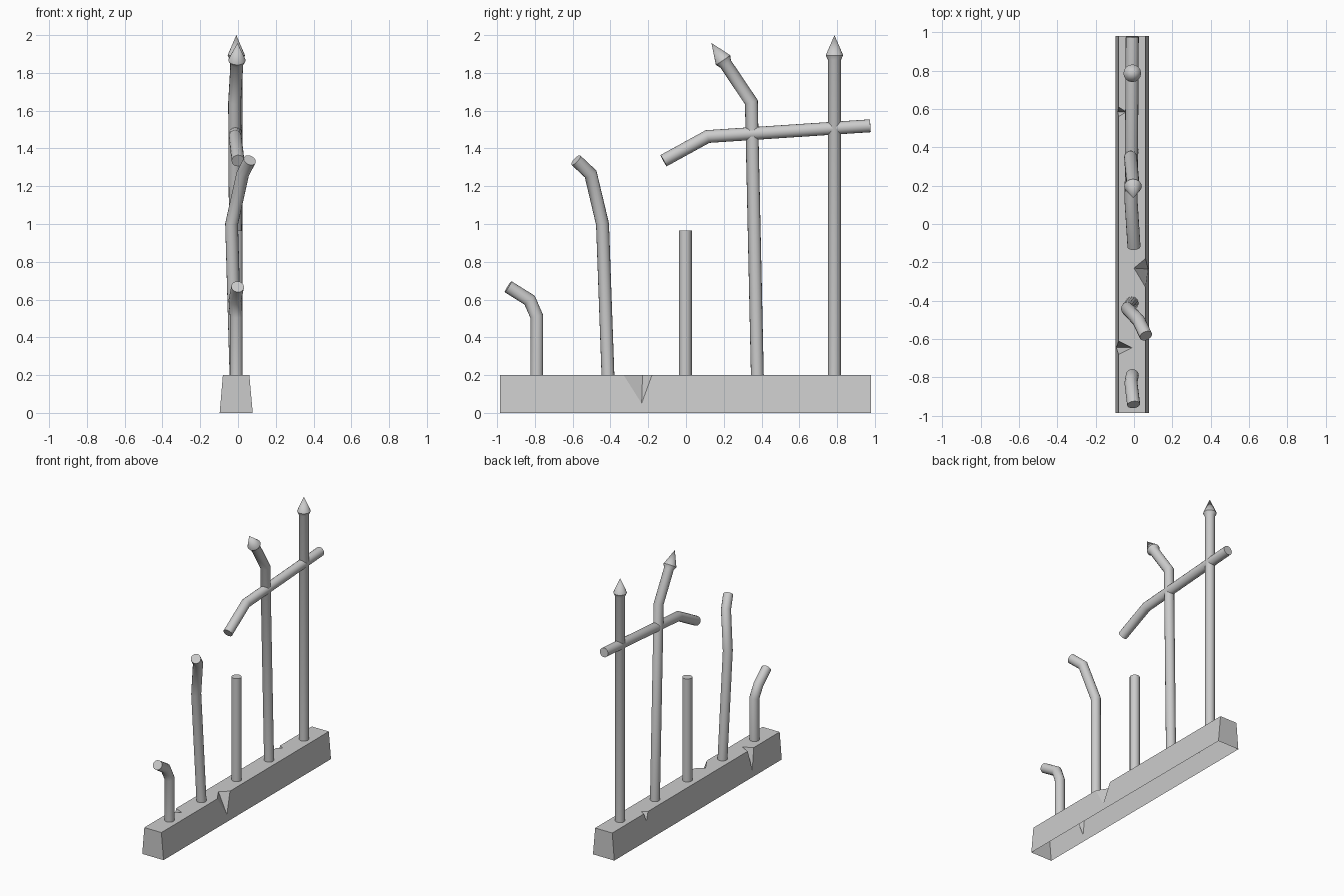
import bpy, bmesh, math
from mathutils import Vector

if "Cube" in bpy.data.objects:
    bpy.data.objects.remove(bpy.data.objects["Cube"])

SIDES = 16
R = 0.034


def make_object(name, bm, angle=None):
    bmesh.ops.recalc_face_normals(bm, faces=bm.faces[:])
    me = bpy.data.meshes.new(name)
    bm.to_mesh(me)
    bm.free()
    ob = bpy.data.objects.new(name, me)
    bpy.context.collection.objects.link(ob)
    if angle:
        bpy.ops.object.select_all(action='DESELECT')
        bpy.context.view_layer.objects.active = ob
        ob.select_set(True)
        bpy.ops.object.shade_smooth_by_angle(angle=math.radians(angle))
    return ob


def bar(name, path, spike=None):
    """Sweep a round bar along a path, mitred at bends; spike = tip point."""
    pts = [Vector(p) for p in path]
    radii = [R] * len(pts)
    if spike:
        tip = Vector(spike)
        d = (tip - pts[-1]).normalized()
        pts += [pts[-1] + d * 0.025, tip]
        radii += [0.046, 0.0]
    bm = bmesh.new()
    rings = []
    for i, p in enumerate(pts):
        a = (p - pts[i - 1]).normalized() if i else (pts[1] - p).normalized()
        b = (pts[i + 1] - p).normalized() if i + 1 < len(pts) else a
        t = (a + b).normalized()
        u = (Vector((1, 0, 0)) - t * t.x).normalized()
        v = t.cross(u) / max(t.dot(a), 0.5)
        if radii[i] == 0:
            rings.append([bm.verts.new(p)])
            continue
        rings.append([bm.verts.new(p + radii[i] * (u * math.cos(k) + v * math.sin(k)))
                      for k in (2 * math.pi * j / SIDES for j in range(SIDES))])
    for r0, r1 in zip(rings, rings[1:]):
        for j in range(SIDES):
            n = (j + 1) % SIDES
            if len(r1) == 1:
                bm.faces.new((r0[j], r0[n], r1[0]))
            else:
                bm.faces.new((r0[j], r0[n], r1[n], r1[j]))
    bm.faces.new(rings[0])
    if len(rings[-1]) > 1:
        bm.faces.new(rings[-1])
    return make_object(name, bm, 35)


# Stone plinth: tapered, open underneath, with chipped V notches on the top edges
Y0, Y1, H = -0.985, 0.98, 0.2
bm = bmesh.new()


def side_x(side, z):
    lo, hi = ((-0.097, -0.08) if side < 0 else (0.078, 0.06))
    return lo + (hi - lo) * z / H


def edge_with_chips(side, chips):
    """Return bottom corners, top-face outline and side-face outline of one side."""
    P = lambda y, z: bm.verts.new((side_x(side, z), y, z))
    bottom = [P(Y0, 0), P(Y1, 0)]
    start, end = P(Y0, H), P(Y1, H)
    top, face = [start], [start]
    for ya, yb, (ix, iy), (by, bz) in chips:
        a, b, low = P(ya, H), P(yb, H), P(by, bz)
        inner = bm.verts.new((ix, iy, H))
        top += [a, inner, b]
        face += [a, low, b]
        bm.faces.new((a, inner, low))
        bm.faces.new((inner, b, low))
    top.append(end)
    face.append(end)
    bm.faces.new(face + bottom[::-1])
    return bottom, top


rb, rt = edge_with_chips(1, [(-0.33, -0.18, (0.0, -0.23), (-0.235, 0.05))])
lb, lt = edge_with_chips(-1, [(-0.68, -0.61, (-0.01, -0.645), (-0.645, 0.05)),
                              (0.56, 0.61, (-0.04, 0.585), (0.585, 0.14))])
bm.faces.new(rt + lt[::-1])
bm.faces.new((rb[0], rt[0], lt[0], lb[0]))
bm.faces.new((rb[1], rt[-1], lt[-1], lb[1]))
make_object("plinth", bm)

# Upright bars, from tall to short
X, Z = -0.009, 0.14
bar("tall_bar", [(X, 0.786, Z), (X, 0.786, 1.868)], (X, 0.786, 2.0))
bar("leaning_bar", [(X, 0.379, Z), (-0.018, 0.346, 1.645), (-0.006, 0.21, 1.847)],
    (-0.003, 0.135, 1.958))
bar("middle_bar", [(X, -0.003, Z), (X, -0.003, 0.965)])
bar("twisted_bar", [(X, -0.411, Z), (-0.034, -0.442, 1.0),
                    (0.025, -0.505, 1.265), (0.062, -0.583, 1.338)])
bar("short_bar", [(X, -0.79, Z), (X, -0.79, 0.51),
                  (-0.016, -0.828, 0.597), (-0.002, -0.942, 0.668)])

# Broken cross rail
bar("cross_rail", [(X, 0.976, 1.52), (-0.015, 0.114, 1.463), (0.0, -0.119, 1.335)])
